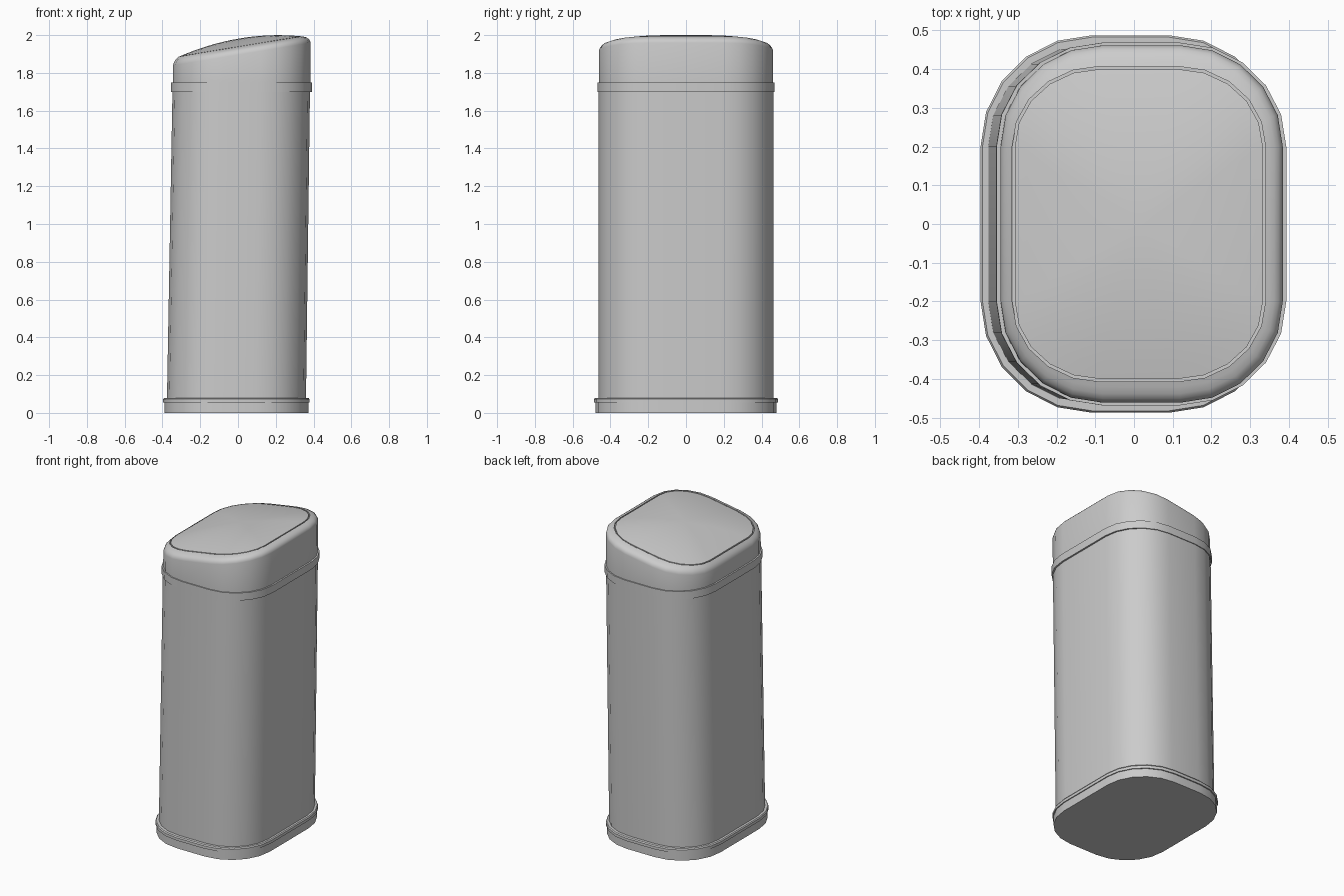
import bpy, bmesh, math

if "Cube" in bpy.data.objects:
    bpy.data.objects.remove(bpy.data.objects["Cube"])

SX, SY, SEG = 0.10, 0.20, 5      # straight half lengths, corner segments


def outline(cx, hx, hy):
    """Rounded rectangle with elliptical corners, counter-clockwise."""
    pts = []
    for q, (sx, sy) in enumerate([(1, 1), (-1, 1), (-1, -1), (1, -1)]):
        for i in range(SEG + 1):
            a = math.pi / 2 * (q + i / SEG)
            pts.append((cx + sx * SX + (hx - SX) * math.cos(a),
                        sy * SY + (hy - SY) * math.sin(a)))
    return pts


def slant(x):
    """Height of the sloping lid plane."""
    return 1.936 + 0.165 * x


def level(cx, hx, hy, z):
    return [(x, y, z) for x, y in outline(cx, hx, hy)]


def sloped(cx, hx, hy, drop):
    return [(x, y, slant(x) - drop) for x, y in outline(cx, hx, hy)]


def loft(name, rings, cap_first=False, centre=None):
    """Skin a stack of rings, optionally closing the first or fanning the last."""
    bm = bmesh.new()
    loops = [[bm.verts.new(p) for p in r] for r in rings]
    n = len(loops[0])
    for a, b in zip(loops, loops[1:]):
        for i in range(n):
            j = (i + 1) % n
            bm.faces.new((a[i], a[j], b[j], b[i]))
    if cap_first:
        bm.faces.new(loops[0][::-1])
    if centre:
        c = bm.verts.new(centre)
        for i in range(n):
            bm.faces.new((loops[-1][i], loops[-1][(i + 1) % n], c))
    me = bpy.data.meshes.new(name)
    bm.to_mesh(me)
    bm.free()
    ob = bpy.data.objects.new(name, me)
    bpy.context.collection.objects.link(ob)
    bpy.ops.object.select_all(action='DESELECT')
    ob.select_set(True)
    bpy.context.view_layer.objects.active = ob
    bpy.ops.object.shade_smooth_by_angle(angle=math.radians(35))
    return ob


# Base with a slightly wider lip
loft("base", [level(-0.009, 0.381, 0.479, 0),
              level(-0.009, 0.381, 0.479, 0.055),
              level(-0.009, 0.387, 0.487, 0.055),
              level(-0.009, 0.387, 0.487, 0.073),
              level(-0.009, 0.382, 0.482, 0.080),
              level(-0.008, 0.367, 0.462, 0.080)], cap_first=True)

# Body, leaning slightly towards +x
loft("body", [level(-0.008, 0.368, 0.463, 0.08),
              level(0.017, 0.364, 0.463, 1.70)])

# Collar band
loft("collar", [level(0.017, 0.364, 0.463, 1.70),
                level(0.018, 0.374, 0.468, 1.70),
                level(0.019, 0.374, 0.468, 1.75),
                level(0.019, 0.364, 0.461, 1.75)])

# Slanted lid with rounded rim, running down into the groove
FC, FX, FY = 0.0125, 0.327, 0.407
loft("lid", [level(0.019, 0.364, 0.461, 1.75),
             sloped(0.020, 0.364, 0.461, 0.040),
             sloped(0.020, 0.361, 0.458, 0.028),
             sloped(0.019, 0.354, 0.451, 0.017),
             sloped(0.018, 0.344, 0.438, 0.008),
             sloped(0.015, 0.334, 0.420, 0.002),
             sloped(FC, FX, FY, -0.002),
             sloped(FC, FX, FY, 0.012),
             sloped(FC, FX - 0.007, FY - 0.007, 0.012)])

# Domed flap
edge = outline(FC, FX - 0.007, FY - 0.007)
rings = [[(x, y, slant(x) - 0.012) for x, y in edge]]
for s in (1, 0.9, 0.75, 0.6, 0.45, 0.3, 0.15):
    rings.append([(FC + (x - FC) * s, y * s,
                   slant(FC + (x - FC) * s) + 0.003 + 0.042 * (1 - s * s))
                  for x, y in edge])
loft("flap", rings, centre=(FC, 0, slant(FC) + 0.045))
